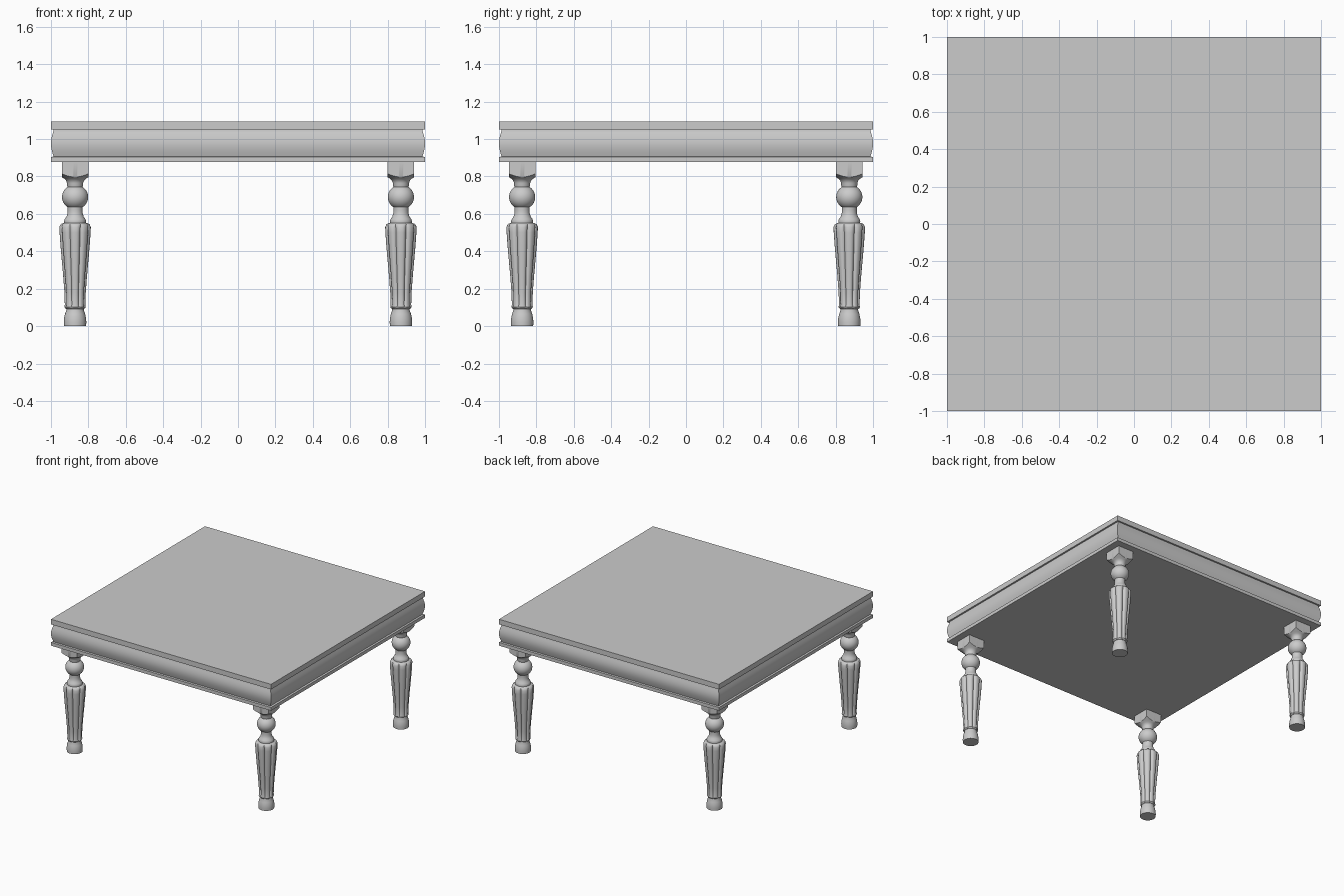
import bpy, bmesh
from math import sin, cos, pi, radians

if "Cube" in bpy.data.objects:
    bpy.data.objects.remove(bpy.data.objects["Cube"])


def skin(name, rings):
    """Bridge a stack of equal-length rings and cap both ends."""
    bm = bmesh.new()
    loops = [[bm.verts.new(p) for p in ring] for ring in rings]
    n = len(loops[0])
    for a, b in zip(loops, loops[1:]):
        for i in range(n):
            j = (i + 1) % n
            bm.faces.new((a[i], a[j], b[j], b[i]))
    bm.faces.new(loops[0][::-1])
    bm.faces.new(loops[-1])
    bmesh.ops.recalc_face_normals(bm, faces=bm.faces)
    mesh = bpy.data.meshes.new(name)
    bm.to_mesh(mesh)
    bm.free()
    ob = bpy.data.objects.new(name, mesh)
    bpy.context.collection.objects.link(ob)
    bpy.context.view_layer.objects.active = ob
    bpy.ops.object.select_all(action='DESELECT')
    ob.select_set(True)
    bpy.ops.object.shade_smooth_by_angle(angle=radians(35))
    return ob


def square(h, z):
    return [(-h, -h, z), (h, -h, z), (h, h, z), (-h, h, z)]


# table top slab
skin("table_top", [square(1.0, 1.052), square(1.0, 1.094)])

# moulded apron: flat lower lip, then a rounded bulge
apron = [(1.0, 0.877), (1.0, 0.904), (0.986, 0.907)]
for i in range(1, 12):
    t = i / 12
    apron.append((0.986 + 0.014 * sin(pi * t), 0.907 + 0.138 * t))
apron += [(0.986, 1.045), (0.986, 1.052)]
skin("apron", [square(h, z) for h, z in apron])

# turned leg: (radius, height, flute depth)
SEG = 64
profile = [
    (0.059, 0, 0), (0.060, 0.02, 0), (0.059, 0.04, 0), (0.054, 0.065, 0),
    (0.047, 0.085, 0), (0.047, 0.092, 0), (0.053, 0.095, 0),
    (0.057, 0.102, .06), (0.055, 0.115, .16), (0.057, 0.18, .16),
    (0.063, 0.26, .16), (0.071, 0.35, .16), (0.078, 0.43, .16),
    (0.083, 0.50, .16), (0.084, 0.53, .14), (0.078, 0.543, .05),
    (0.070, 0.549, 0), (0.058, 0.552, 0), (0.059, 0.562, 0),
    (0.055, 0.573, 0), (0.046, 0.585, 0), (0.040, 0.605, 0), (0.040, 0.622, 0),
]
# ball
for i in range(13):
    a = radians(-55 + 110 * i / 12)
    profile.append((0.070 * cos(a), 0.690 + 0.066 * sin(a), 0))
# neck flaring toward the square block
profile += [(0.043, 0.752, 0), (0.043, 0.765, 0), (0.048, 0.778, 0),
            (0.058, 0.788, 0), (0.0705, 0.796, 0)]

angles = [2 * pi * i / SEG for i in range(SEG)]
rings = []
for r, z, depth in profile:
    ring = []
    for a in angles:
        k = r * (1 - depth * (1 - abs(cos(4 * a))) ** 2)
        ring.append((k * cos(a), k * sin(a), z))
    rings.append(ring)
# square block whose lower edge rises in arcs to the corners
HALF = 0.071
for top in (False, True):
    ring = []
    for a in angles:
        r = HALF / max(abs(cos(a)), abs(sin(a)))
        ring.append((r * cos(a), r * sin(a),
                     0.88 if top else 0.797 + (r - HALF) * 0.6))
    rings.append(ring)

leg = skin("front_left_leg", rings)
leg.location = (-0.871, -0.876, 0)
for name, x, y in (("front_right_leg", 0.871, -0.876),
                   ("back_left_leg", -0.871, 0.873),
                   ("back_right_leg", 0.871, 0.873)):
    ob = leg.copy()
    ob.name = name
    ob.location = (x, y, 0)
    bpy.context.collection.objects.link(ob)
